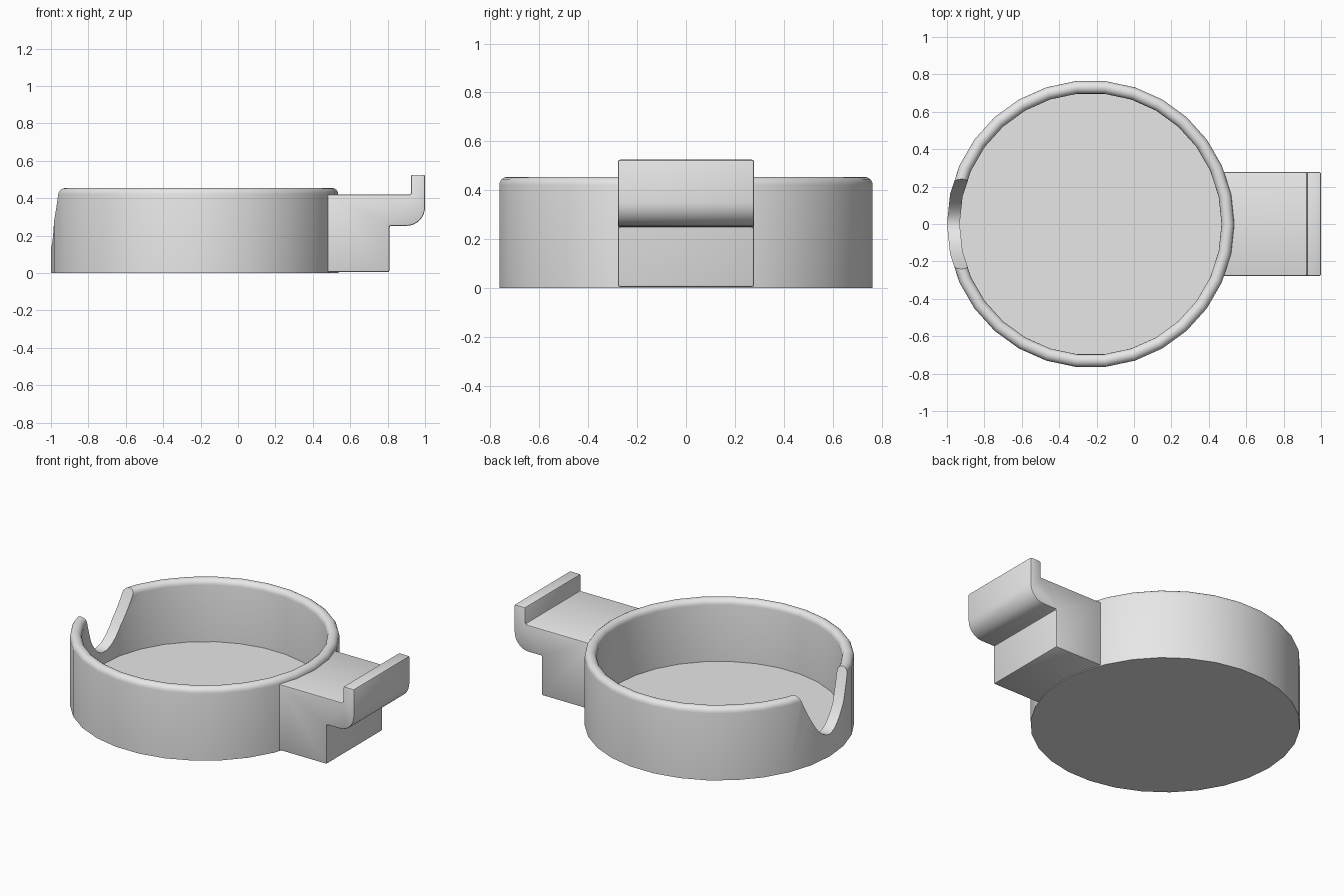
import bpy, bmesh, math
from mathutils import Matrix, Vector

old = bpy.data.objects.get("Cube")
if old:
    bpy.data.objects.remove(old, do_unlink=True)

GREY = (0.8, 0.8, 0.8, 1)
grey = bpy.data.materials.new("plain_grey")
grey.use_nodes = True
grey.diffuse_color = GREY
grey.node_tree.nodes["Principled BSDF"].inputs["Base Color"].default_value = GREY

CENTRE_X, OUTER, INNER = -0.232, 0.768, 0.70
HEIGHT, FLOOR, SIDES = 0.455, 0.065, 30


def make_object(name, bm):
    bmesh.ops.recalc_face_normals(bm, faces=bm.faces)
    mesh = bpy.data.meshes.new(name)
    bm.to_mesh(mesh)
    bm.free()
    mesh.materials.append(grey)
    ob = bpy.data.objects.new(name, mesh)
    bpy.context.collection.objects.link(ob)
    return ob


def extrude(name, points, direction):
    """Close a flat outline and push it along a direction."""
    bm = bmesh.new()
    face = bm.faces.new([bm.verts.new(p) for p in points])
    out = bmesh.ops.extrude_face_region(bm, geom=[face])
    moved = [g for g in out["geom"] if isinstance(g, bmesh.types.BMVert)]
    bmesh.ops.translate(bm, verts=moved, vec=Vector(direction))
    return make_object(name, bm)


def lathe(name, profile):
    """Turn an (r, z) profile that starts and ends on the axis."""
    bm = bmesh.new()
    verts = [bm.verts.new((r, 0, z)) for r, z in profile]
    edges = [bm.edges.new(pair) for pair in zip(verts, verts[1:])]
    bmesh.ops.spin(bm, geom=verts + edges, cent=(0, 0, 0), axis=(0, 0, 1),
                   angle=math.tau, steps=SIDES, use_merge=False)
    bmesh.ops.remove_doubles(bm, verts=bm.verts, dist=0.0005)
    bmesh.ops.transform(bm, matrix=Matrix.Translation((CENTRE_X, 0, 0)), verts=bm.verts)
    return make_object(name, bm)


def finish(ob, modifier=None):
    bpy.ops.object.select_all(action="DESELECT")
    ob.select_set(True)
    bpy.context.view_layer.objects.active = ob
    if modifier:
        bpy.ops.object.modifier_apply(modifier=modifier.name)
    bpy.ops.object.shade_smooth_by_angle(angle=math.radians(32))


# Round cup with a fully rounded rim
rim = (OUTER - INNER) / 2
profile = [(0, 0), (OUTER, 0)]
for i in range(9):
    a = math.pi * i / 8
    profile.append((INNER + rim + rim * math.cos(a), HEIGHT - rim + rim * math.sin(a)))
profile += [(INNER, FLOOR), (0, FLOOR)]
cup = lathe("cup", profile)

# Curved notch through the wall opposite the clip
NOTCH_Z, NOTCH_WIDTH = 0.14, 0.24
outline = []
for i in range(-15, 16):
    t = i / 12
    outline.append((-1.1, NOTCH_WIDTH * t, NOTCH_Z + (HEIGHT - NOTCH_Z) * t * t))
cutter = extrude("notch_cutter", outline, (0.5, 0, 0))
cutter.hide_render = True
cut = cup.modifiers.new("notch", "BOOLEAN")
cut.operation = "DIFFERENCE"
cut.solver = "EXACT"
cut.object = cutter
finish(cup, cut)
bpy.data.objects.remove(cutter, do_unlink=True)

# Clip: block, overhanging arm with rounded underside, and upright lip
HALF = 0.278
side = [(0.475, 0.005), (0.81, 0.005), (0.81, 0.252)]
for i in range(9):
    a = math.pi / 2 * i / 8
    side.append((0.9 + 0.1 * math.sin(a), 0.352 - 0.1 * math.cos(a)))
side += [(1.0, 0.525), (0.925, 0.525), (0.925, 0.42), (0.475, 0.42)]
clip = extrude("clip", [(x, -HALF, z) for x, z in side], (0, 2 * HALF, 0))
bevel = clip.modifiers.new("soft_edges", "BEVEL")
bevel.width = 0.008
bevel.segments = 2
bevel.limit_method = "ANGLE"
bevel.angle_limit = math.radians(40)
finish(clip, bevel)
